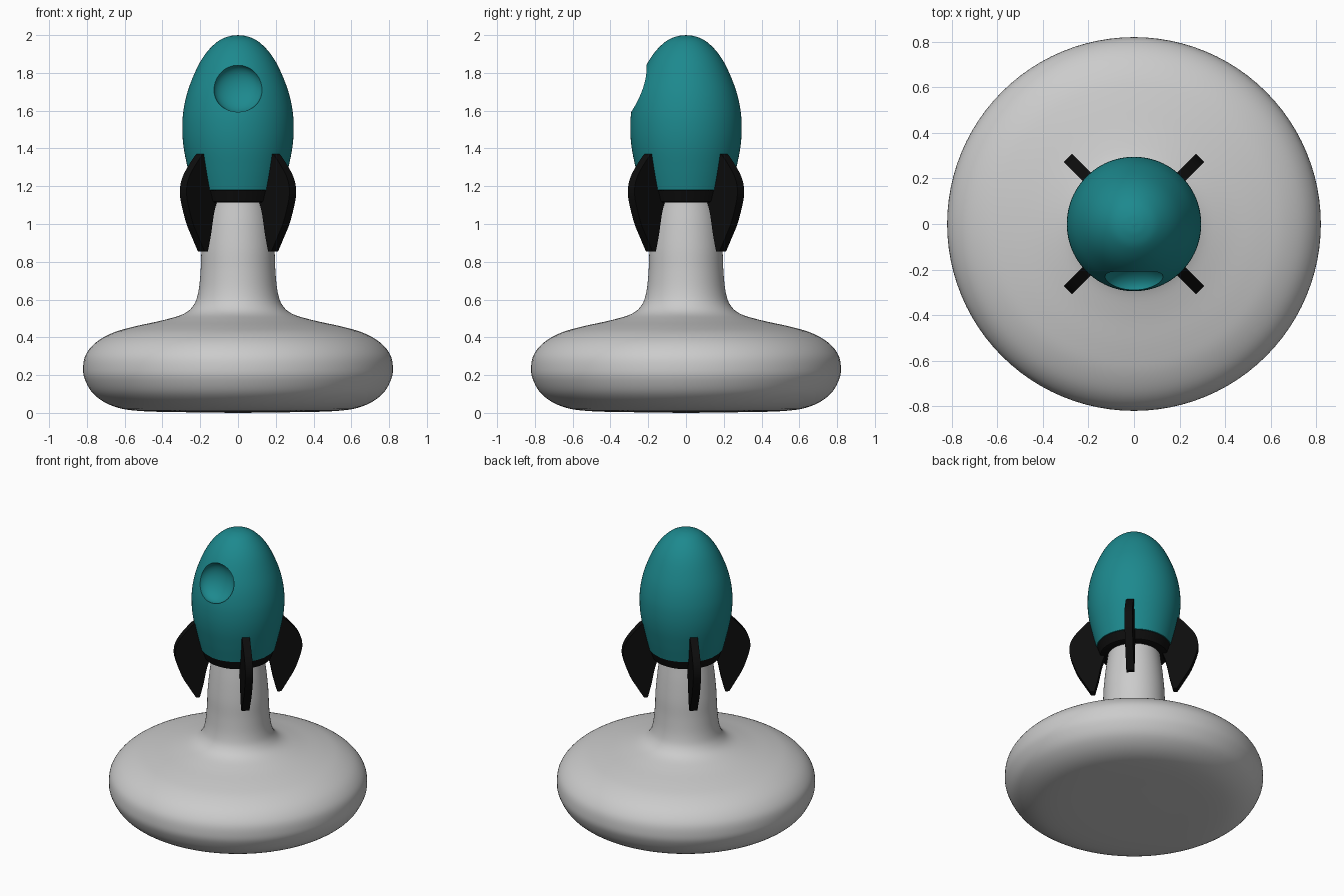
import bpy, bmesh, math
from mathutils import Vector

if "Cube" in bpy.data.objects:
    bpy.data.objects.remove(bpy.data.objects["Cube"])


def material(name, rgb):
    m = bpy.data.materials.new(name)
    m.diffuse_color = (*rgb, 1)
    m.use_nodes = True
    m.node_tree.nodes["Principled BSDF"].inputs["Base Color"].default_value = m.diffuse_color
    return m


teal = material("teal", (0.012, 0.25, 0.27))
black = material("black", (0.004, 0.004, 0.004))


def spline(pts, steps=5):
    """Smooth Catmull-Rom curve through 2D points."""
    p = [Vector(q) for q in pts]
    p = [2 * p[0] - p[1]] + p + [2 * p[-1] - p[-2]]
    out = []
    for a, b, c, d in zip(p, p[1:], p[2:], p[3:]):
        for i in range(steps):
            t = i / steps
            out.append(0.5 * (2 * b + (c - a) * t + (2 * a - 5 * b + 4 * c - d) * t * t
                              + (3 * b - a - 3 * c + d) * t ** 3))
    return out + [p[-2]]


def finish(name, bm, mat=None):
    bmesh.ops.recalc_face_normals(bm, faces=bm.faces)
    me = bpy.data.meshes.new(name)
    bm.to_mesh(me)
    bm.free()
    ob = bpy.data.objects.new(name, me)
    bpy.context.collection.objects.link(ob)
    if mat:
        me.materials.append(mat)
    smooth(ob)
    return ob


def smooth(ob):
    bpy.ops.object.select_all(action='DESELECT')
    ob.select_set(True)
    bpy.context.view_layer.objects.active = ob
    bpy.ops.object.shade_smooth_by_angle(angle=math.radians(32))


def lathe(name, profile, mat=None, seg=96):
    """Revolve an (r, z) profile that starts and ends on the axis."""
    bm = bmesh.new()
    vs = [bm.verts.new((max(r, 0), 0, z)) for r, z in profile]
    es = [bm.edges.new(e) for e in zip(vs, vs[1:])]
    bmesh.ops.spin(bm, geom=vs + es, axis=(0, 0, 1), cent=(0, 0, 0),
                   angle=2 * math.pi, steps=seg, use_duplicate=False)
    bmesh.ops.remove_doubles(bm, verts=bm.verts, dist=1e-5)
    return finish(name, bm, mat)


# Weighted base flowing into the neck
base = spline([(0, 0), (0.25, 0.003), (0.52, 0.01), (0.66, 0.035), (0.76, 0.095), (0.81, 0.175),
               (0.82, 0.24), (0.805, 0.31), (0.75, 0.375), (0.66, 0.425), (0.55, 0.457),
               (0.40, 0.49), (0.29, 0.523), (0.235, 0.57), (0.21, 0.64), (0.198, 0.75),
               (0.193, 0.87), (0.181, 1.0), (0.168, 1.1), (0.165, 1.13)])
lathe("base_and_neck", base + [(0, 1.13)])

# Rocket hull
hull_pts = spline([(0.238, 1.18), (0.265, 1.29), (0.287, 1.4), (0.295, 1.5), (0.289, 1.6),
                   (0.264, 1.71), (0.215, 1.83), (0.165, 1.91), (0.105, 1.968),
                   (0.05, 1.993), (0, 2.0)], 6)
hull = lathe("rocket_hull", [(0, 1.18), (0.23, 1.18)] + hull_pts, teal)

# Window dish scooped out of the front
bm = bmesh.new()
bmesh.ops.create_uvsphere(bm, u_segments=64, v_segments=32, radius=0.13)
cutter = finish("window_cutter", bm, teal)
cutter.scale = (1, 1, 0.62)
cutter.location = (0, -0.246, 1.716)
cutter.rotation_euler = Vector((0, -0.947, 0.32)).to_track_quat('Z', 'X').to_euler()
cutter.hide_render = True
mod = hull.modifiers.new("window", 'BOOLEAN')
mod.object = cutter
mod.operation = 'DIFFERENCE'
mod.solver = 'EXACT'
bpy.context.view_layer.update()
bpy.context.view_layer.objects.active = hull
bpy.ops.object.modifier_apply(modifier=mod.name)
bpy.data.objects.remove(cutter)
smooth(hull)

# Engine collar under the hull
lathe("engine_collar", [(0, 1.115), (0.205, 1.115), (0.214, 1.12), (0.233, 1.178), (0, 1.182)], black)

# Four diagonal fins
outer = spline([(0.275, 1.373), (0.299, 1.36), (0.362, 1.29), (0.397, 1.235), (0.41, 1.18),
                (0.403, 1.12), (0.365, 1.01), (0.32, 0.93), (0.275, 0.855)], 4)
inner = spline([(0.25, 0.855), (0.226, 0.95), (0.206, 1.05), (0.185, 1.115)], 4)
outline = outer + inner + [(0.17, 1.16), (0.22, 1.373)]
for i, side in enumerate(("back_right", "back_left", "front_left", "front_right")):
    a = math.radians(45 + 90 * i)
    bm = bmesh.new()
    face = bm.faces.new([bm.verts.new((r, -0.025, z)) for r, z in outline])
    ext = bmesh.ops.extrude_face_region(bm, geom=[face])
    bmesh.ops.translate(bm, vec=(0, 0.05, 0),
                        verts=[v for v in ext["geom"] if isinstance(v, bmesh.types.BMVert)])
    finish("fin_" + side, bm, black).rotation_euler.z = a
